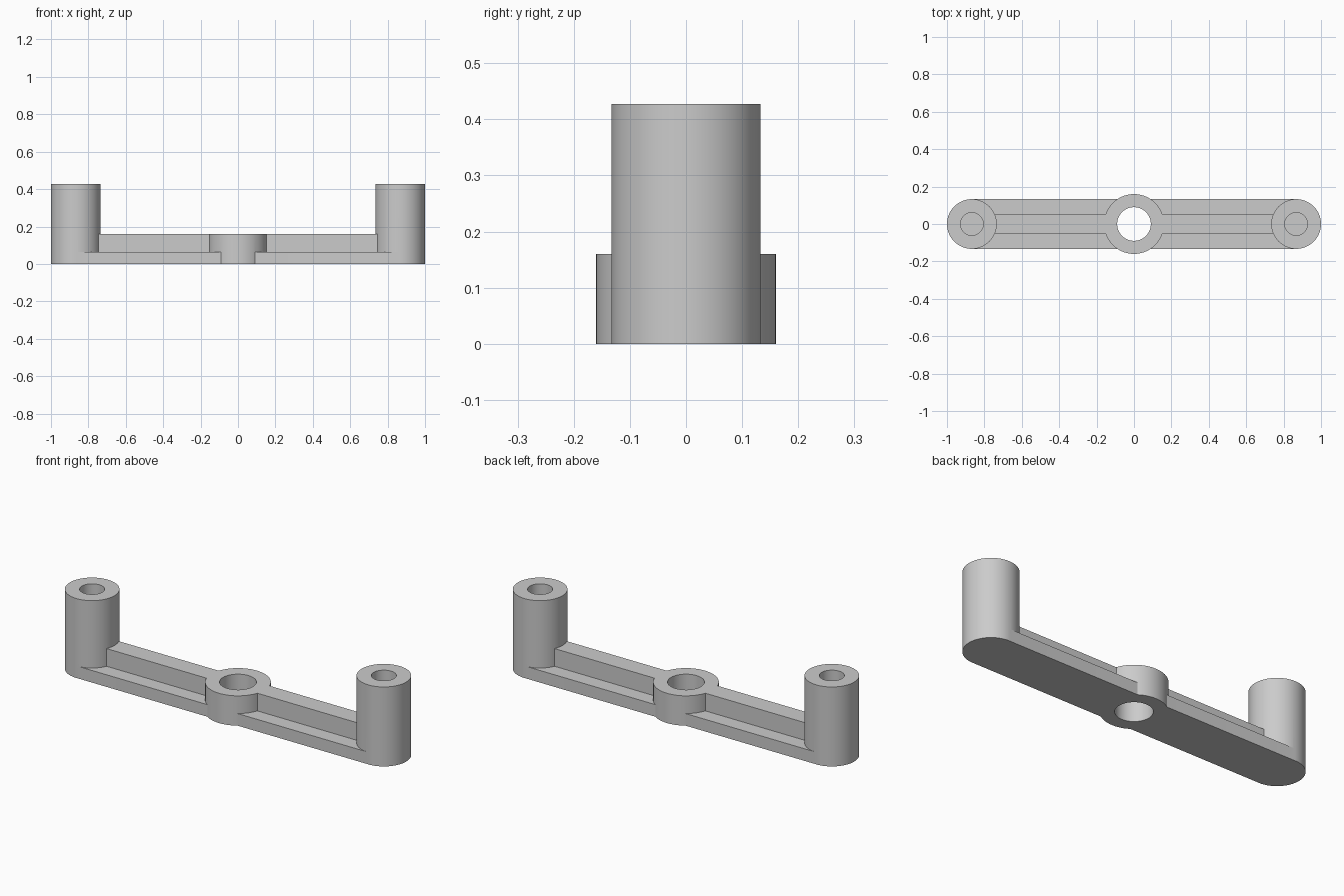
import bpy
import math

cube = bpy.data.objects.get("Cube")
if cube:
    bpy.data.objects.remove(cube, do_unlink=True)

POST_X, POST_R, POST_H = 0.867, 0.133, 0.427
HUB_R, HUB_H, BORE_R = 0.16, 0.16, 0.09
PLATE_H, RIB_HALF = 0.065, 0.052
PIN_R, PIN_FLOOR = 0.061, 0.16

grey = bpy.data.materials.new("plain grey")
grey.use_nodes = True
colour = (0.6, 0.6, 0.6, 1)
grey.diffuse_color = colour
grey.node_tree.nodes["Principled BSDF"].inputs["Base Color"].default_value = colour


def cylinder(name, x, radius, z0, z1):
    bpy.ops.mesh.primitive_cylinder_add(vertices=64, radius=radius, depth=z1 - z0,
                                        location=(x, 0, (z0 + z1) / 2))
    ob = bpy.context.object
    ob.name = name
    return ob


def bar(name, half_width, height):
    bpy.ops.mesh.primitive_cube_add(size=1, location=(0, 0, height / 2))
    ob = bpy.context.object
    ob.name = name
    ob.dimensions = (2 * POST_X, 2 * half_width, height)
    bpy.ops.object.transform_apply(location=False, rotation=False, scale=True)
    return ob


def combine(target, other, operation):
    mod = target.modifiers.new(operation.title(), "BOOLEAN")
    mod.operation = operation
    mod.solver = "EXACT"
    mod.object = other
    bpy.ops.object.select_all(action="DESELECT")
    target.select_set(True)
    bpy.context.view_layer.objects.active = target
    bpy.ops.object.modifier_apply(modifier=mod.name)
    bpy.data.objects.remove(other, do_unlink=True)


# Flat base plate with a raised central rib
bracket = bar("bracket", POST_R - 0.0005, PLATE_H)
combine(bracket, bar("rib", RIB_HALF, HUB_H), "UNION")

# Centre hub and end posts
combine(bracket, cylinder("hub", 0, HUB_R, 0, HUB_H), "UNION")
for side in (-1, 1):
    combine(bracket, cylinder("post", side * POST_X, POST_R, 0, POST_H), "UNION")

# Through bore in the hub, blind holes in the posts
combine(bracket, cylinder("bore", 0, BORE_R, -0.1, HUB_H + 0.1), "DIFFERENCE")
for side in (-1, 1):
    combine(bracket, cylinder("pin_hole", side * POST_X, PIN_R, PIN_FLOOR, POST_H + 0.1),
            "DIFFERENCE")

# Smooth round walls, crisp rims
bracket.data.materials.clear()
bracket.data.materials.append(grey)
bpy.ops.object.select_all(action="DESELECT")
bracket.select_set(True)
bpy.context.view_layer.objects.active = bracket
bpy.ops.object.shade_smooth_by_angle(angle=math.radians(30))
